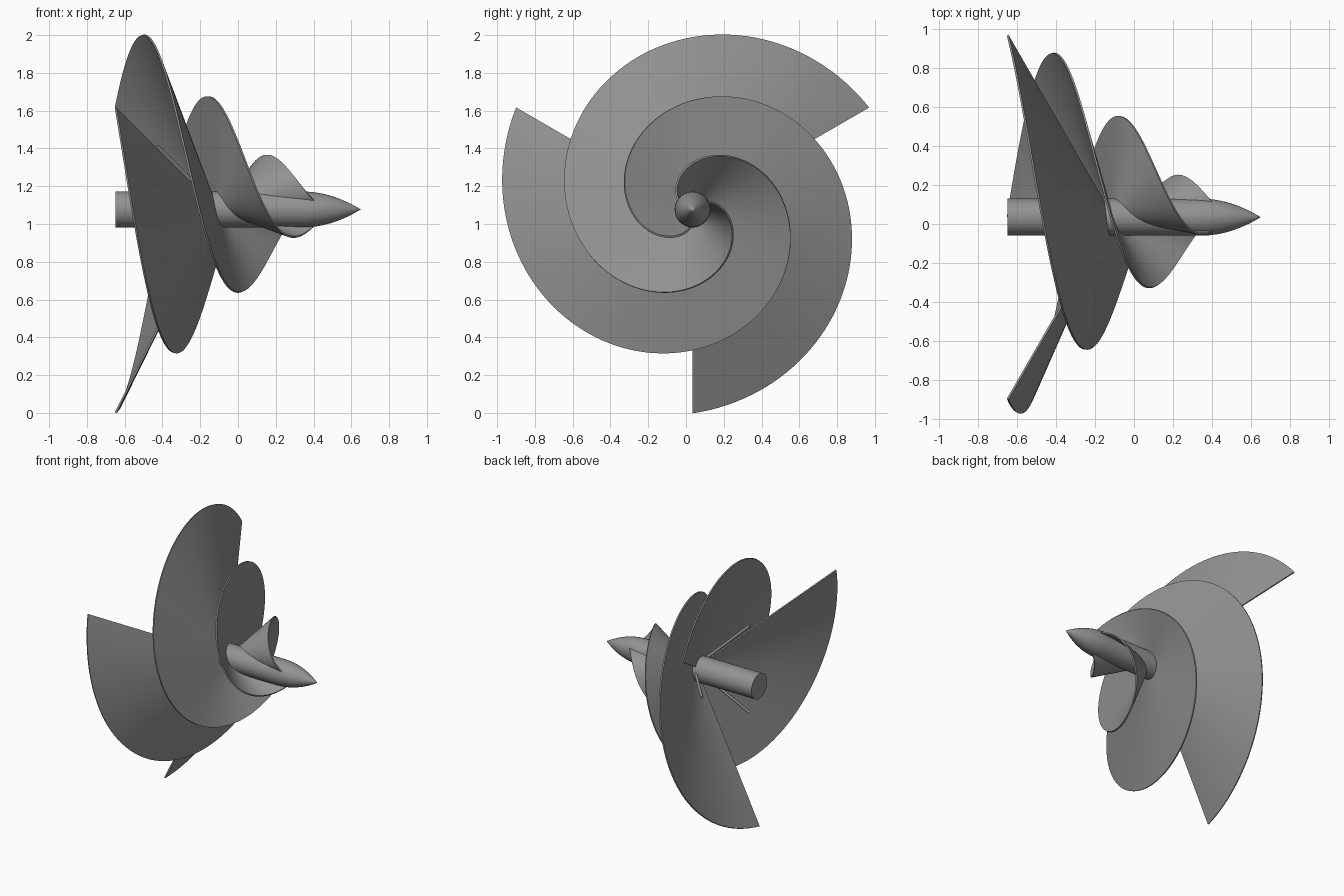
import bpy, bmesh, math
from mathutils import Vector

if "Cube" in bpy.data.objects:
    bpy.data.objects.remove(bpy.data.objects["Cube"])

AXIS_Y, AXIS_Z = 0.035, 1.077     # rotor axis runs along x
R_END, R_TIP = 0.08, 1.077        # blade edge radius at the nose and at the back
X_BACK, LENGTH = -0.648, 1.06     # blade edge start and travel in one turn
X_APEX = -0.11                    # all blade rulings meet here, inside the shaft

grey = bpy.data.materials.new("metal_grey")
grey.diffuse_color = (0.29, 0.29, 0.29, 1)
grey.use_nodes = True
grey.node_tree.nodes["Principled BSDF"].inputs["Base Color"].default_value = grey.diffuse_color


def polar(x, r, angle):
    return Vector((x, AXIS_Y + r * math.cos(angle), AXIS_Z + r * math.sin(angle)))


def finish(name, bm, thickness=0):
    bmesh.ops.recalc_face_normals(bm, faces=bm.faces)
    mesh = bpy.data.meshes.new(name)
    bm.to_mesh(mesh)
    bm.free()
    mesh.materials.append(grey)
    obj = bpy.data.objects.new(name, mesh)
    bpy.context.collection.objects.link(obj)
    bpy.ops.object.select_all(action='DESELECT')
    obj.select_set(True)
    bpy.context.view_layer.objects.active = obj
    if thickness:
        solid = obj.modifiers.new("thickness", 'SOLIDIFY')
        solid.thickness = thickness
        solid.offset = 0
        bpy.ops.object.modifier_apply(modifier=solid.name)
    bpy.ops.object.shade_smooth_by_angle(angle=math.radians(35))


def shaft():
    # Cylinder with a pointed ogive nose, lathed about the axis
    profile = [(X_BACK, 0.095), (0.34, 0.095)]
    for i in range(1, 12):
        t = i / 12
        profile.append((0.34 + 0.31 * t, 0.095 * (1 - t ** 2)))
    bm = bmesh.new()
    n = 48
    rings = [[bm.verts.new(polar(x, r, math.tau * k / n)) for k in range(n)]
             for x, r in profile]
    for a, b in zip(rings, rings[1:]):
        for k in range(n):
            bm.faces.new((a[k], a[(k + 1) % n], b[(k + 1) % n], b[k]))
    tip = bm.verts.new(polar(0.65, 0, 0))
    for k in range(n):
        bm.faces.new((rings[-1][k], rings[-1][(k + 1) % n], tip))
    bm.faces.new(rings[0])
    finish("shaft", bm)


def blade(index, end_angle):
    # Conical sheet from a one-turn spiral edge down to a point in the shaft
    turns, spans = 144, 8
    bm = bmesh.new()
    rows = []
    for i in range(turns + 1):
        s = i / turns
        r_out = R_TIP - (R_TIP - R_END) * s
        x_out = X_BACK + LENGTH * s
        row = []
        for j in range(spans + 1):
            f = 1 - 0.95 * j / spans
            row.append(bm.verts.new(polar(X_APEX + (x_out - X_APEX) * f, r_out * f,
                                          end_angle + math.tau * s)))
        rows.append(row)
    for a, b in zip(rows, rows[1:]):
        for j in range(spans):
            bm.faces.new((a[j], a[j + 1], b[j + 1], b[j]))
    finish(f"spiral_blade_{index}", bm, 0.01)


def rod(index, angle):
    # Thin support rod leaning backwards out of the shaft
    a, b = polar(-0.12, 0.03, angle), polar(-0.43, 0.386, angle)
    bm = bmesh.new()
    bmesh.ops.create_cone(bm, cap_ends=True, segments=16, radius1=0.01,
                          radius2=0.01, depth=(b - a).length)
    bmesh.ops.rotate(bm, verts=bm.verts,
                     matrix=(b - a).to_track_quat('Z', 'Y').to_matrix())
    bmesh.ops.translate(bm, verts=bm.verts, vec=(a + b) / 2)
    finish(f"support_rod_{index}", bm)


shaft()
for i in range(3):
    blade(i + 1, math.radians(30 + 120 * i))
    rod(i + 1, math.radians(120 * i))
